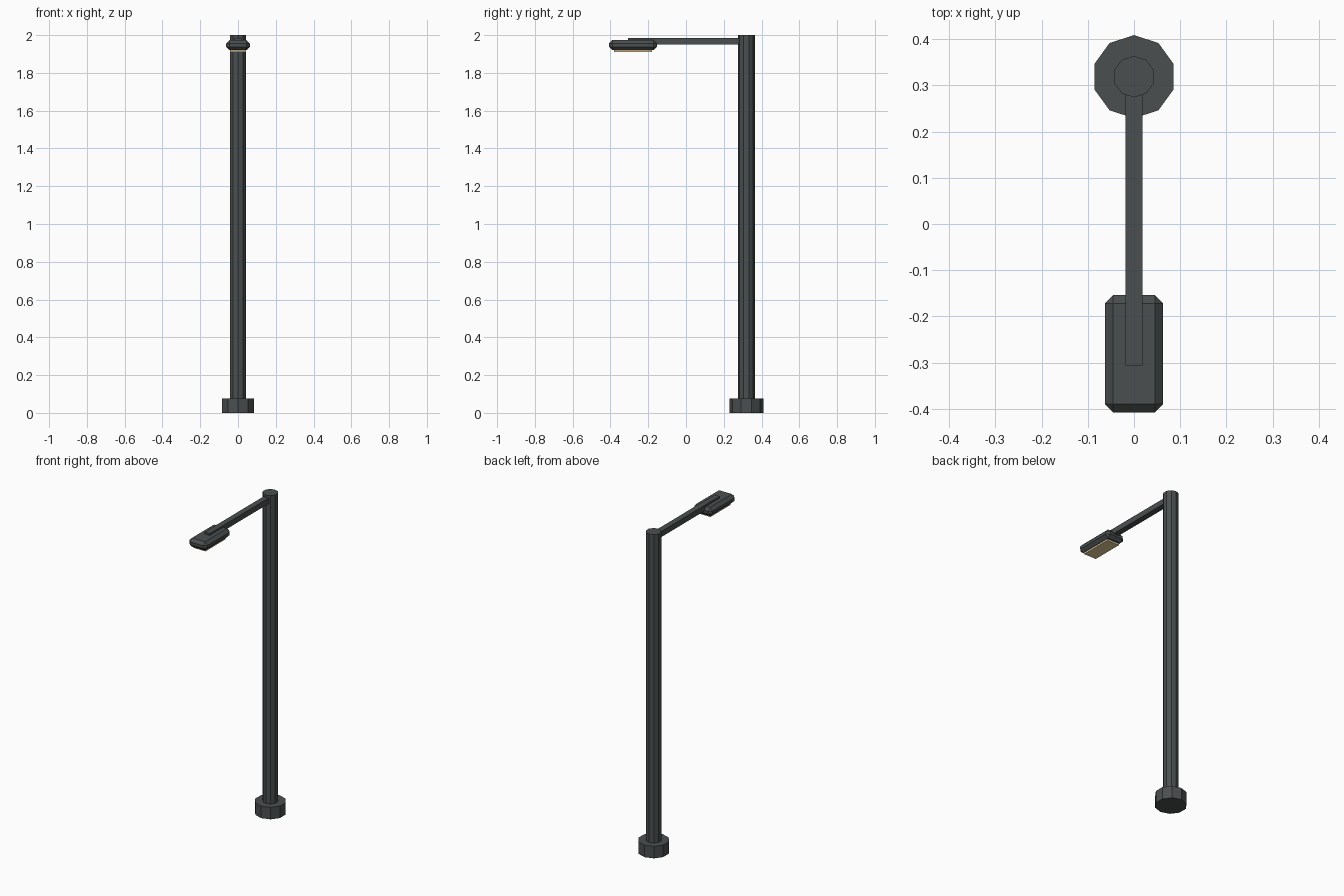
import bpy

cube = bpy.data.objects.get("Cube")
if cube:
    bpy.data.objects.remove(cube, do_unlink=True)


def make_material(name, rgb):
    mat = bpy.data.materials.new(name)
    mat.use_nodes = True
    mat.diffuse_color = (*rgb, 1)
    mat.node_tree.nodes["Principled BSDF"].inputs["Base Color"].default_value = (*rgb, 1)
    return mat


def finish(name, mat):
    obj = bpy.context.object
    obj.name = name
    obj.data.materials.append(mat)
    return obj


def post(name, radius, bottom, top, mat):
    # Ten-sided upright prism with a corner pointing along y
    bpy.ops.mesh.primitive_cylinder_add(
        vertices=10, radius=radius, depth=top - bottom,
        location=(0, POLE_Y, (bottom + top) / 2))
    return finish(name, mat)


def box(name, half_width, y, z, mat, bevel=0):
    bpy.ops.mesh.primitive_cube_add(size=1, location=(0, sum(y) / 2, sum(z) / 2))
    obj = finish(name, mat)
    obj.scale = (2 * half_width, y[1] - y[0], z[1] - z[0])
    bpy.ops.object.transform_apply(location=False, rotation=False, scale=True)
    if bevel:
        mod = obj.modifiers.new("Chamfer", 'BEVEL')
        mod.width = bevel
        mod.segments = 1
    return obj


POLE_Y = 0.319
metal = make_material("dark grey metal", (0.07, 0.078, 0.078))
glow = make_material("warm lamp lens", (0.82, 0.63, 0.35))

# Foot and pole
post("base", 0.09, 0, 0.075, metal)
post("pole", 0.045, 0.075, 2, metal)

# Arm reaching forward over the lamp head
box("arm", 0.018, (-0.306, POLE_Y - 0.03), (1.95, 1.985), metal)

# Chamfered lamp head with a flat lens below
box("lamp_head", 0.063, (-0.408, -0.154), (1.92, 1.974), metal, bevel=0.018)
box("lamp_lens", 0.042, (-0.381, -0.181), (1.91, 1.925), glow)
